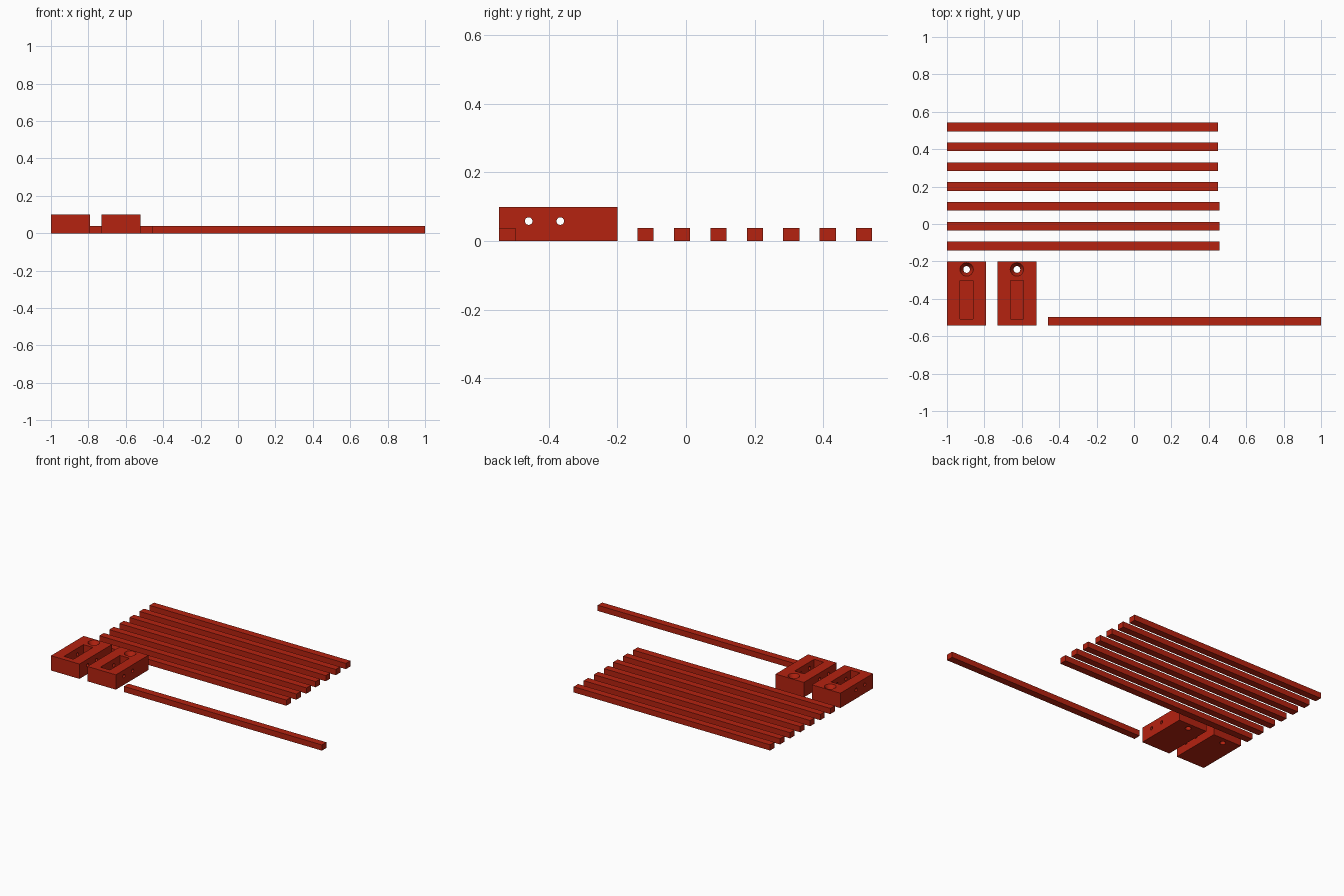
import bpy
import math

if "Cube" in bpy.data.objects:
    bpy.data.objects.remove(bpy.data.objects["Cube"])

red = bpy.data.materials.new("brick red")
red.diffuse_color = (0.46, 0.016, 0.005, 1)
red.use_nodes = True
red.node_tree.nodes["Principled BSDF"].inputs["Base Color"].default_value = red.diffuse_color


def box(name, x0, x1, y0, y1, z0, z1):
    bpy.ops.mesh.primitive_cube_add(size=1, location=((x0 + x1) / 2, (y0 + y1) / 2, (z0 + z1) / 2))
    ob = bpy.context.object
    ob.name = name
    ob.scale = (x1 - x0, y1 - y0, z1 - z0)
    bpy.ops.object.transform_apply(location=False, rotation=False)
    ob.data.materials.append(red)
    return ob


def cone(r_bottom, r_top, depth, loc, rot=(0, 0, 0)):
    bpy.ops.mesh.primitive_cone_add(vertices=32, radius1=r_bottom, radius2=r_top,
                                    depth=depth, location=loc, rotation=rot)
    ob = bpy.context.object
    ob.data.materials.append(red)
    return ob


def cut(target, cutter):
    mod = target.modifiers.new("cut", 'BOOLEAN')
    mod.operation = 'DIFFERENCE'
    mod.solver = 'EXACT'
    mod.object = cutter
    bpy.context.view_layer.objects.active = target
    bpy.ops.object.modifier_apply(modifier=mod.name)
    bpy.data.objects.remove(cutter, do_unlink=True)


BAR_W, BAR_H, BLOCK_H = 0.047, 0.038, 0.099

# Row of parallel bars, the front three slightly longer
for i in range(7):
    y = -0.141 + i * 0.106
    box(f"bar_{i + 1}", -1, 0.456 if i < 3 else 0.45, y, y + BAR_W, 0, BAR_H)

# Single bar beside the blocks
box("front_bar", -0.461, 1, -0.544, -0.497, 0, BAR_H)

# Two mounting blocks with slot, countersunk screw hole and two cross holes
for side, x in (("left", -0.895), ("right", -0.626)):
    block = box(f"{side}_block", x - 0.105, x + 0.105, -0.544, -0.2, 0, BLOCK_H)
    cut(block, box("slot_cutter", x - 0.035, x + 0.035, -0.507, -0.302, 0.02, 0.15))
    cut(block, cone(0.018, 0.018, 0.3, (x, -0.243, 0.05)))
    # the countersink reaches its full radius exactly at the top face
    cut(block, cone(0.018, 0.054, 0.06, (x, -0.243, BLOCK_H)))
    for y in (-0.458, -0.366):
        cut(block, cone(0.011, 0.011, 0.3, (x, y, 0.058), (0, math.pi / 2, 0)))
    bpy.ops.object.select_all(action='DESELECT')
    block.select_set(True)
    bpy.context.view_layer.objects.active = block
    bpy.ops.object.shade_smooth_by_angle(angle=math.radians(25))
